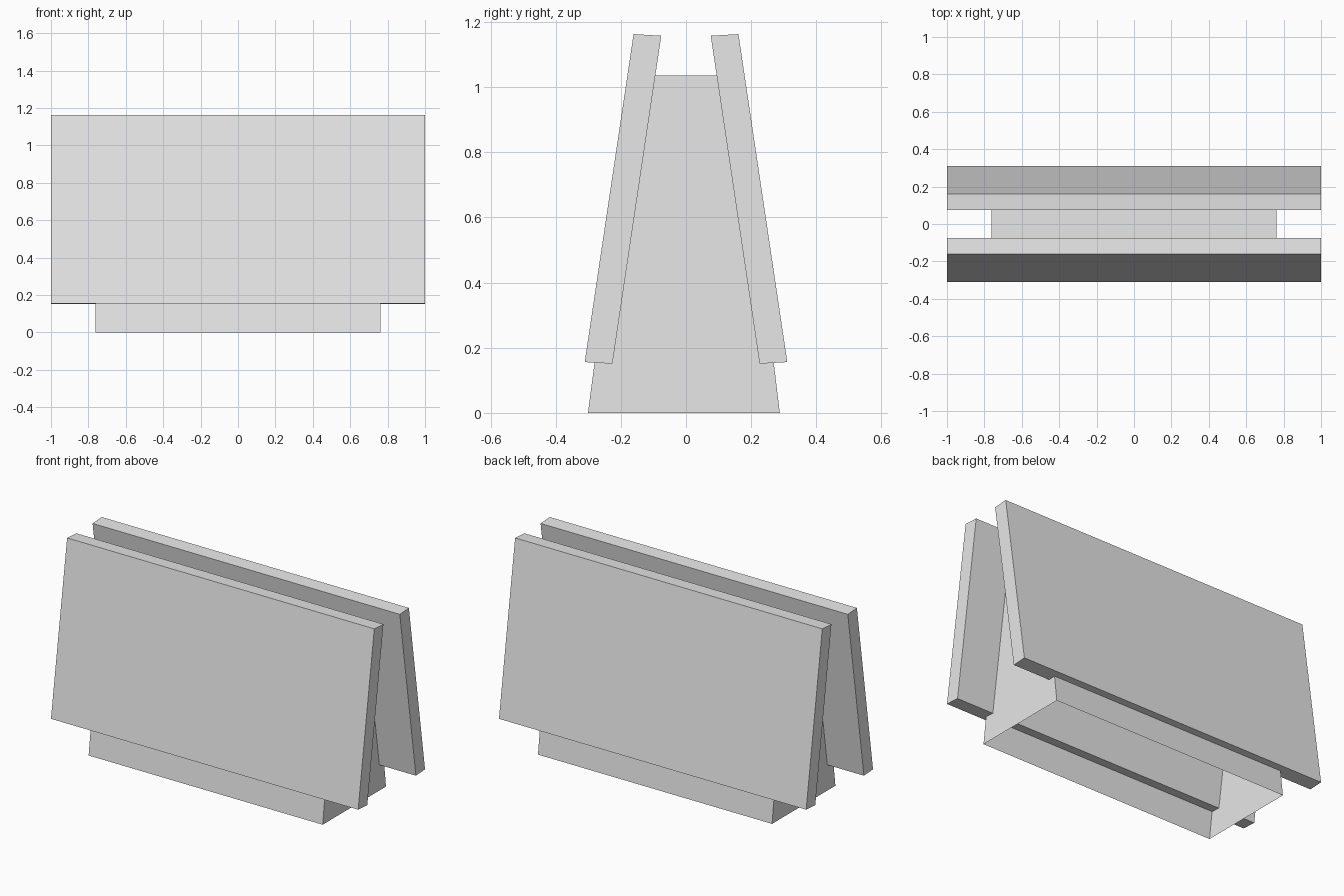
import bpy
import bmesh

old = bpy.data.objects.get("Cube")
if old:
    bpy.data.objects.remove(old, do_unlink=True)

grey = bpy.data.materials.new("light grey")
grey.use_nodes = True
grey.diffuse_color = (0.8, 0.8, 0.8, 1)
grey.node_tree.nodes["Principled BSDF"].inputs["Base Color"].default_value = (0.8, 0.8, 0.8, 1)


def prism(name, profile, half_length, open_bottom=False):
    """Extrude a (y, z) outline along x, optionally leaving the underside open."""
    bm = bmesh.new()
    face = bm.faces.new([bm.verts.new((-half_length, y, z)) for y, z in profile])
    ext = bmesh.ops.extrude_face_region(bm, geom=[face], use_keep_orig=True)
    moved = [g for g in ext["geom"] if isinstance(g, bmesh.types.BMVert)]
    bmesh.ops.translate(bm, verts=moved, vec=(2 * half_length, 0, 0))
    bmesh.ops.recalc_face_normals(bm, faces=bm.faces)
    if open_bottom:
        under = [f for f in bm.faces if all(v.co.z < 0.01 for v in f.verts)]
        bmesh.ops.delete(bm, geom=under, context="FACES_ONLY")
    mesh = bpy.data.meshes.new(name)
    bm.to_mesh(mesh)
    bm.free()
    mesh.materials.append(grey)
    obj = bpy.data.objects.new(name, mesh)
    bpy.context.collection.objects.link(obj)
    return obj


# Tapered hollow body, open underneath
prism("body_shell", [(-0.301, 0), (0.288, 0), (0.163, 1.036), (-0.165, 1.036)],
      0.762, open_bottom=True)

# Two leaning boards, mirrored front to back
board = [(-0.311, 0.156), (-0.226, 0.151), (-0.076, 1.158), (-0.161, 1.163)]
for name, side in (("front_board", 1), ("back_board", -1)):
    prism(name, [(y * side, z) for y, z in board], 1.0)
